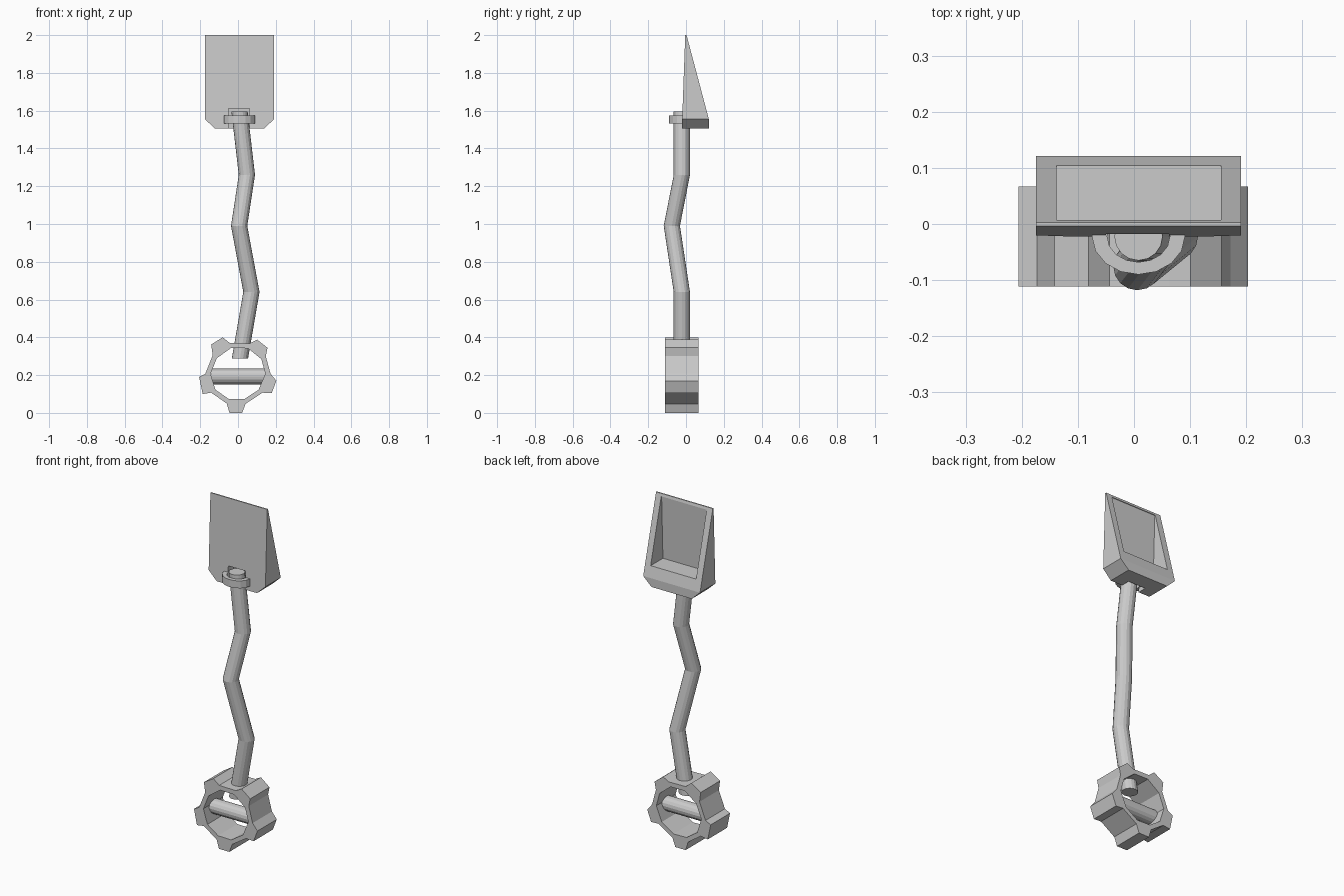
import bpy, bmesh
from math import cos, sin, pi
from mathutils import Vector

if "Cube" in bpy.data.objects:
    bpy.data.objects.remove(bpy.data.objects["Cube"])


def finish(name, bm):
    bmesh.ops.recalc_face_normals(bm, faces=bm.faces)
    me = bpy.data.meshes.new(name)
    bm.to_mesh(me)
    bm.free()
    ob = bpy.data.objects.new(name, me)
    bpy.context.collection.objects.link(ob)
    return ob


def loft(name, loops, closed=False):
    """Skin a sequence of equal-sized point loops; cap the ends unless closed."""
    bm = bmesh.new()
    rings = [[bm.verts.new(p) for p in lp] for lp in loops]
    n = len(rings[0])
    pairs = list(zip(rings, rings[1:])) + ([(rings[-1], rings[0])] if closed else [])
    for a, b in pairs:
        for i in range(n):
            j = (i + 1) % n
            bm.faces.new((a[i], a[j], b[j], b[i]))
    if not closed:
        bm.faces.new(rings[0])
        bm.faces.new(rings[-1])
    return finish(name, bm)


def ellipse(cx, cy, z, rx, ry, n=16):
    return [(cx + rx * cos(2 * pi * i / n), cy + ry * sin(2 * pi * i / n), z) for i in range(n)]


def cut(target, cutter):
    cutter.hide_render = True
    mod = target.modifiers.new("cut", 'BOOLEAN')
    mod.operation = 'DIFFERENCE'
    mod.solver = 'EXACT'
    mod.object = cutter
    bpy.context.view_layer.objects.active = target
    bpy.ops.object.modifier_apply(modifier=mod.name)
    bpy.data.objects.remove(cutter)


# Bent handle pole
path = [(0.010, -0.022, 0.287), (0.071, -0.022, 0.64), (0.006, -0.075, 0.99),
        (0.047, -0.022, 1.26), (0.008, -0.022, 1.595)]
loft("handle", [ellipse(x, y, z, 0.043, 0.043) for x, y, z in path])

# Collar ring clamping the blade to the pole
R = [(0.083, 0.068, 1.532), (0.083, 0.068, 1.575), (0.056, 0.046, 1.575), (0.056, 0.046, 1.532)]
loft("collar", [ellipse(0.008, -0.022, z, rx, ry) for rx, ry, z in R], closed=True)

# Wedge-shaped blade with chamfered lower corners
bm = bmesh.new()
outline = [(-0.175, 2.0), (-0.175, 1.555), (-0.122, 1.505),
           (0.138, 1.505), (0.191, 1.555), (0.191, 2.0)]
front = [bm.verts.new((x, -0.004 - 0.018 * (2 - z) / 0.495, z)) for x, z in outline]
back = [bm.verts.new((x, 0.003 if z > 1.9 else 0.121, z)) for x, z in outline]
bm.faces.new(front)
for i in range(6):
    j = (i + 1) % 6
    bm.faces.new((front[i], front[j], back[j], back[i]))
bm.faces.new((back[0], back[1], back[4], back[5]))
bm.faces.new(back[1:5])
blade = finish("blade", bm)

# Hollow in the back of the blade, and the slot for the pole tip
hollow = [(-0.009, 1.618), (0.2, 1.618), (0.2, 1.985), (0.003, 1.985)]
cut(blade, loft("hollow_cutter", [[(x, y, z) for y, z in hollow] for x in (-0.138, 0.155)]))
slot = [(-0.1, 1.45), (0.03, 1.45), (0.03, 1.612), (-0.1, 1.612)]
cut(blade, loft("slot_cutter", [[(x, y, z) for y, z in slot] for x in (-0.05, 0.062)]))

# Toothed grip: each row is valley, tip, tip, valley of one rough tooth
teeth = [[(-0.06, 0.05), (-0.045, 0.0), (0.022, 0.0), (0.04, 0.048)],
         [(0.13, 0.107), (0.178, 0.104), (0.203, 0.17), (0.172, 0.208)],
         [(0.147, 0.3), (0.156, 0.345), (0.101, 0.388), (0.063, 0.368)],
         [(-0.044, 0.37), (-0.081, 0.4), (-0.142, 0.362), (-0.134, 0.305)],
         [(-0.173, 0.207), (-0.206, 0.19), (-0.187, 0.1), (-0.142, 0.107)]]
bm = bmesh.new()
C = Vector((0.0, 0.205))
layers = []
for y in (-0.111, 0.067):
    outer = [[bm.verts.new((x, y, z)) for x, z in t] for t in teeth]
    inner = []
    for t in teeth:
        for p in (t[0], t[3]):
            q = C + (Vector(p) - C) * 0.84
            inner.append(bm.verts.new((q.x, y, q.y)))
    for k in range(5):
        a, b, c = inner[2 * k], inner[2 * k + 1], inner[(2 * k + 2) % 10]
        bm.faces.new(outer[k] + [b, a])
        bm.faces.new((outer[k][3], outer[(k + 1) % 5][0], c, b))
    layers.append((sum(outer, []), inner))
for a, b in zip(*layers):
    for i in range(len(a)):
        j = (i + 1) % len(a)
        bm.faces.new((a[i], a[j], b[j], b[i]))
finish("toothed_grip", bm)

# Crossbar inside the grip
loft("crossbar", [[(x, p, q) for p, q, _ in ellipse(-0.022, 0.192, 0, 0.042, 0.042)]
                  for x in (-0.142, 0.145)])
